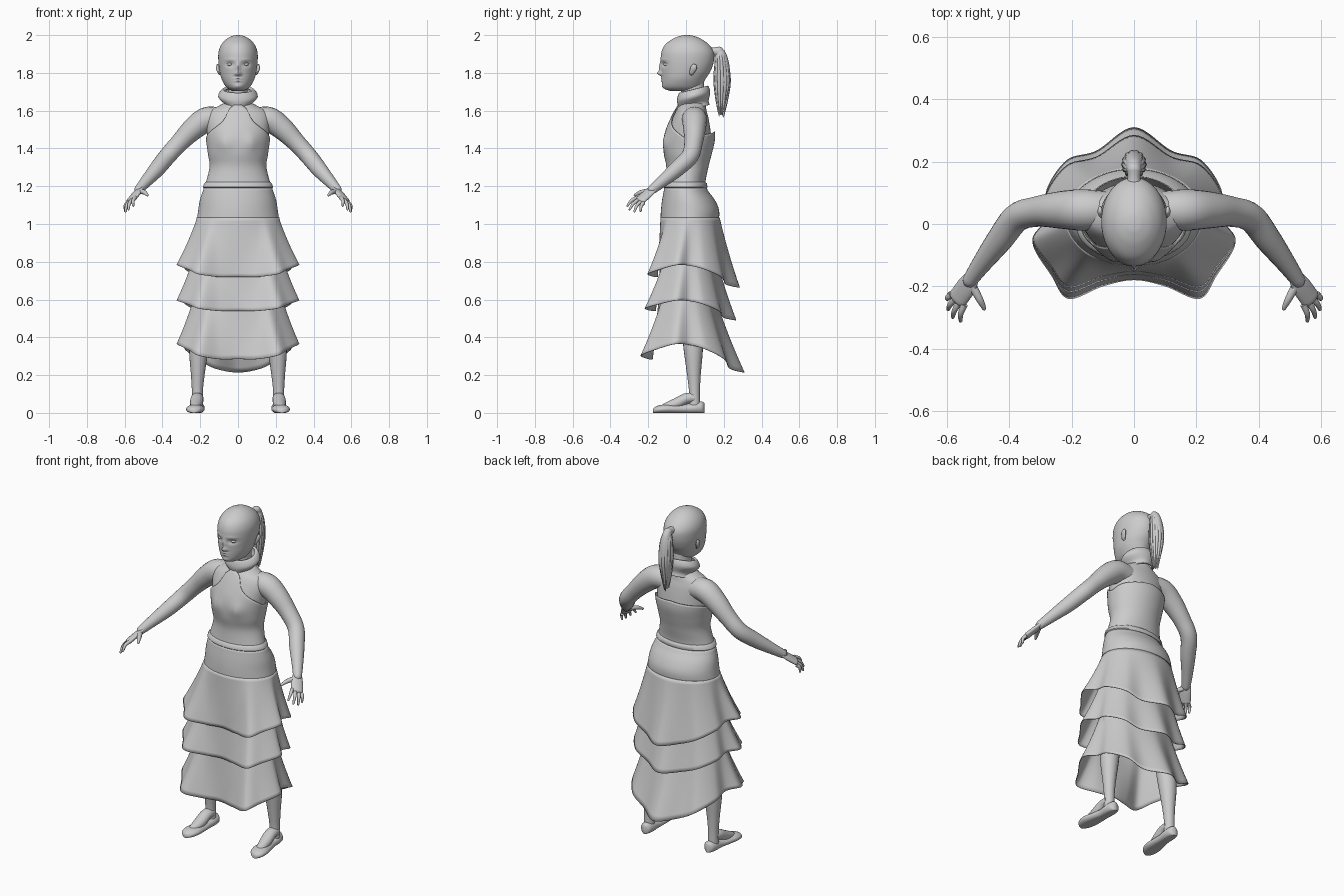
import bpy, bmesh, math, random
from mathutils import Vector

random.seed(4)
cube = bpy.data.objects.get("Cube")
if cube:
    bpy.data.objects.remove(cube, do_unlink=True)

grey = bpy.data.materials.new("plain_grey")
grey.use_nodes = True
tone = (0.6, 0.6, 0.6, 1)
grey.diffuse_color = tone
grey.node_tree.nodes["Principled BSDF"].inputs["Base Color"].default_value = tone


def spline(keys, steps, closed=False):
    """Smooth curve through tuples of any length."""
    count = len(keys)
    pick = (lambda i: keys[i % count]) if closed else (lambda i: keys[max(0, min(count - 1, i))])
    out = []
    for i in range(count if closed else count - 1):
        quad = [pick(i + k) for k in (-1, 0, 1, 2)]
        for s in range(steps):
            t = s / steps
            out.append(tuple(b + 0.5 * t * (c - a + t * (2 * a - 5 * b + 4 * c - d + t * (3 * (b - c) + d - a)))
                             for a, b, c, d in zip(*quad)))
    if not closed:
        out.append(tuple(keys[-1]))
    return out


def loft(name, rings, caps=True, thickness=0):
    """Skin a list of closed rings into one smooth object."""
    bm = bmesh.new()
    rows = [[bm.verts.new(p) for p in ring] for ring in rings]
    size = len(rows[0])
    for low, high in zip(rows, rows[1:]):
        for i in range(size):
            j = (i + 1) % size
            bm.faces.new((low[i], low[j], high[j], high[i]))
    if caps:
        bm.faces.new(rows[0])
        bm.faces.new(rows[-1])
    bmesh.ops.recalc_face_normals(bm, faces=bm.faces)
    mesh = bpy.data.meshes.new(name)
    bm.to_mesh(mesh)
    bm.free()
    mesh.materials.append(grey)
    obj = bpy.data.objects.new(name, mesh)
    bpy.context.collection.objects.link(obj)
    if thickness:
        obj.modifiers.new("cloth", "SOLIDIFY").thickness = thickness
    bpy.ops.object.select_all(action="DESELECT")
    obj.select_set(True)
    bpy.context.view_layer.objects.active = obj
    bpy.ops.object.shade_smooth_by_angle(angle=math.radians(50))
    return obj


def oval(z, front, back, half, grow=0, size=64):
    mid, depth = (front + back) / 2, (back - front) / 2
    turns = [math.tau * i / size for i in range(size)]
    return [Vector(((half + grow) * math.sin(a), mid - (depth + grow) * math.cos(a), z)) for a in turns]


def tube(name, keys, side=1, across=(0, 1, 0), flat=1, steps=6, size=20):
    """Round limb through (x, y, z, radius) keys with a rounded tip."""
    path = spline(keys, steps)
    rings = []
    for i, (x, y, z, r) in enumerate(path):
        ahead = Vector(path[min(i + 1, len(path) - 1)][:3]) - Vector(path[max(i - 1, 0)][:3])
        ahead.normalize()
        u = Vector(across)
        u = (u - ahead * u.dot(ahead)).normalized()
        v = ahead.cross(u) * flat
        turns = [math.tau * k / size for k in range(size)]
        rings.append([Vector((x, y, z)) + r * (u * math.cos(a) + v * math.sin(a)) for a in turns])
    for push, shrink in ((0.5, 0.85), (0.85, 0.5), (1, 0.08)):
        centre = Vector(path[-1][:3])
        tip = ahead * path[-1][3] * push * flat
        rings.append([centre + (p - centre) * shrink + tip for p in rings[len(path) - 1]])
    for ring in rings:
        for p in ring:
            p.x *= side
    return loft(name, rings)


# torso: height, front, back, half width
torso_keys = [(1.0, -.13, .165, .215), (1.07, -.127, .17, .205), (1.13, -.12, .145, .195), (1.2, -.108, .1, .172),
              (1.3, -.1, .113, .147), (1.37, -.113, .128, .155), (1.44, -.115, .14, .165), (1.5, -.103, .135, .172),
              (1.56, -.078, .125, .175), (1.6, -.058, .115, .155), (1.63, -.04, .11, .1), (1.66, -.03, .105, .062),
              (1.76, -.035, .1, .055)]
torso_curve = spline(torso_keys, 6)


def figure(z):
    for a, b in zip(torso_curve, torso_curve[1:]):
        if a[0] <= z <= b[0]:
            t = (z - a[0]) / (b[0] - a[0])
            return [p + t * (q - p) for p, q in zip(a, b)]
    return torso_curve[-1]


loft("torso_and_neck", [oval(*row, grow=-.006) for row in torso_curve])

# halter bodice: top edge height by angle from the front
edge = spline([(0, 1.64), (17, 1.62), (23, 1.56), (38, 1.52), (68, 1.475), (90, 1.45), (120, 1.47), (181, 1.49)], 8)


def edge_height(deg):
    for a, b in zip(edge, edge[1:]):
        if a[0] <= deg <= b[0]:
            return a[1] + (b[1] - a[1]) * (deg - a[0]) / (b[0] - a[0])
    return edge[-1][1]


bodice = []
for level in range(25):
    ring = []
    for i in range(96):
        deg = 360 * i / 96
        z = 1.19 + (edge_height(min(deg, 360 - deg)) - 1.19) * level / 24
        ring.append(oval(*figure(z), grow=.004, size=96)[i])
        ring[-1].y += .012 * max(0, -math.cos(math.radians(deg))) * (level / 24) ** 2
    bodice.append(ring)
for ring in bodice:
    for p in ring:
        for s in (-1, 1):
            p.y -= .012 * math.exp(-((p.x - s * .07) / .04) ** 2 - ((p.z - 1.43) / .045) ** 2) * (p.y < 0)
loft("halter_bodice", bodice, caps=False, thickness=.004)

# waistband, hip yoke and folded collar
loft("waistband", [oval(*figure(z), grow=g) for z, g in ((1.19, .006), (1.195, .012), (1.215, .012), (1.222, .004))], False)
loft("hip_yoke", [oval(*figure(1.02 + .0175 * k), grow=.006) for k in range(11)], False, .004)
collar = [oval(z, .04 - d, .04 + d, w) for z, d, w in
          spline([(1.61, .085, .075), (1.635, .08, .07), (1.675, .088, .105), (1.712, .078, .085), (1.705, .068, .068)], 4)]
for ring in collar:
    for p in ring:
        p.z += (p.y - .04) * .25
loft("folded_collar", collar, False, .004)

# ruffled skirt tiers share one hem outline: x, y, height change
hem_half = [(0, -.18, 0), (.1, -.2, 0), (.21, -.24, .02), (.265, -.165, .05), (.325, -.06, .08), (.28, .02, .075),
            (.28, .11, .05), (.215, .205, 0), (.12, .235, -.05), (0, .31, -.07)]
hem = spline(hem_half + [(-x, y, z) for x, y, z in hem_half[-2:0:-1]], 8, True)


def tier(name, top, hem_z, drop, front, back):
    rings = []
    for level in range(17):
        t = level / 16
        ring = []
        for x, y, dz in hem:
            a = math.atan2(x, -y)
            z, y0, y1, half = top
            start = Vector((half * math.sin(a), (y0 + y1) / 2 - (y1 - y0) / 2 * math.cos(a), z))
            end = Vector((x, y * (front if y < 0 else back), hem_z + dz * drop))
            p = start.lerp(end, t)
            flare = t * (0.8 + 0.2 * t)
            p.x, p.y = start.xy.lerp(end.xy, flare)
            ring.append(p)
        rings.append(ring)
    loft(name, rings, False, .004)


tier("upper_ruffle", (1.035, -.135, .178, .218), .72, .8, .85, .92)
tier("middle_ruffle", (.86, -.13, .15, .225), .54, .7, .91, .86)
tier("lower_ruffle", (.66, -.14, .14, .22), .285, 1, 1, 1)

# head with sculpted face: height, front, back, half width
head_keys = [(1.705, -.085, .05, .03), (1.715, -.112, .07, .052), (1.735, -.124, .085, .07), (1.77, -.127, .105, .088),
             (1.81, -.13, .13, .098), (1.86, -.134, .147, .104), (1.91, -.13, .147, .103), (1.95, -.11, .122, .088),
             (1.98, -.07, .08, .06), (1.996, -.03, .04, .028), (2.0, -.004, .012, .004)]
# bumps: x, z, height, spread x, spread z
bumps = [(0, 1.797, .02, .013, .012), (0, 1.825, .012, .011, .028), (0, 1.77, .006, .022, .005),
         (0, 1.757, .006, .02, .005), (0, 1.728, .005, .022, .012)]
for s in (-1, 1):
    bumps += [(s * .042, 1.845, -.012, .022, .013), (s * .042, 1.87, .003, .028, .007), (s * .014, 1.793, .005, .007, .006)]
head = [oval(*row, size=96) for row in spline(head_keys, 9)]
for ring in head:
    for p in ring:
        if p.y < -.03:
            p.y -= sum(h * math.exp(-((p.x - x) / sx) ** 2 - ((p.z - z) / sz) ** 2) for x, z, h, sx, sz in bumps)
loft("head", head)

# ponytail with tie and loose strands
tube("hair_tie", [(0, .125, 1.91, .026), (0, .15, 1.915, .02), (0, .175, 1.915, .024)], across=(1, 0, 0))
tube("ponytail", [(0, .15, 1.912, .018), (0, .178, 1.905, .025), (0, .19, 1.84, .034), (0, .192, 1.75, .036),
                  (0, .187, 1.66, .026), (0, .183, 1.585, .008)], across=(1, 0, 0), flat=1.15)
for k in range(14):
    a = math.tau * k / 14
    dx, dy, end = .03 * math.cos(a), .036 * math.sin(a), random.uniform(1.56, 1.66)
    tube("hair_strand", [(0, .165, 1.915, .008), (dx * .8, .185 + dy * .6, 1.88, .01), (dx, .191 + dy, 1.77, .011),
                         (dx * .8, .189 + dy * .8, (1.77 + end) / 2, .008), (dx * .4, .185 + dy * .4, end, .002)],
         across=(1, 0, 0), size=8)

for side, label in ((1, "left"), (-1, "right")):
    # eye and ear
    tube(label + "_eye", [(.042, -.09, 1.845, .006), (.042, -.1, 1.845, .017), (.042, -.112, 1.845, .01)],
         side, across=(1, 0, 0), flat=.7)
    tube(label + "_ear", [(.092, .03, 1.79, .008), (.1, .03, 1.8, .013), (.108, .04, 1.825, .017), (.108, .045, 1.84, .012)],
         side, flat=.5)
    # arm
    tube(label + "_arm", [(.09, .045, 1.555, .06), (.165, .045, 1.553, .066), (.235, .045, 1.505, .06),
                          (.31, .04, 1.43, .049), (.375, .02, 1.358, .046), (.43, -.05, 1.29, .042),
                          (.49, -.13, 1.222, .031), (.525, -.18, 1.182, .024)], side)
    # hand, fingers and thumb
    tube(label + "_palm", [(.515, -.166, 1.192, .024), (.535, -.198, 1.165, .033), (.565, -.24, 1.128, .034)],
         side, across=(.8, .5, -.4), flat=.45)
    tips = [(.597, -.24, 1.07), (.595, -.273, 1.067), (.58, -.298, 1.078), (.555, -.31, 1.097)]
    for k, tip in enumerate(tips):
        base = Vector((.585, -.225, 1.112)).lerp(Vector((.543, -.258, 1.14)), k / 3)
        middle = base.lerp(Vector(tip), .5) + Vector((.006, -.004, .006))
        tube(label + "_finger", [(*base, .011), (*middle, .009), (*tip, .006)], side, across=(1, 0, 0), size=10)
    tube(label + "_thumb", [(.522, -.19, 1.175, .015), (.495, -.24, 1.167, .012), (.48, -.27, 1.153, .007)],
         side, across=(0, 0, 1), size=10)
    # leg and foot
    tube(label + "_leg", [(.1, .02, 1.0, .09), (.14, .02, .8, .08), (.175, .02, .58, .057), (.19, .03, .48, .053),
                          (.207, .038, .35, .052), (.213, .042, .2, .036), (.215, .045, .11, .029), (.215, .045, .04, .03)], side)
    tube(label + "_foot", [(.215, .045, .08, .032), (.217, 0, .075, .034), (.22, -.05, .05, .034), (.226, -.11, .03, .025)],
         side, across=(1, 0, 0), flat=.85)
    # flat shoe: y, centre, half width, height
    shoe = []
    for y, mid, half, tall in spline([(.098, .212, .012, .05), (.085, .212, .03, .06), (.05, .213, .037, .057), (0, .215, .036, .047),
                                      (-.06, .221, .044, .044), (-.11, .226, .049, .045), (-.15, .23, .04, .038),
                                      (-.17, .232, .022, .026), (-.176, .232, .006, .016)], 4):
        turns = [math.tau * k / 24 for k in range(24)]
        shoe.append([Vector((side * (mid + half * math.cos(a)), y,
                             max(0, tall * (.45 + .55 * math.sin(a))))) for a in turns])
    loft(label + "_shoe", shoe)
